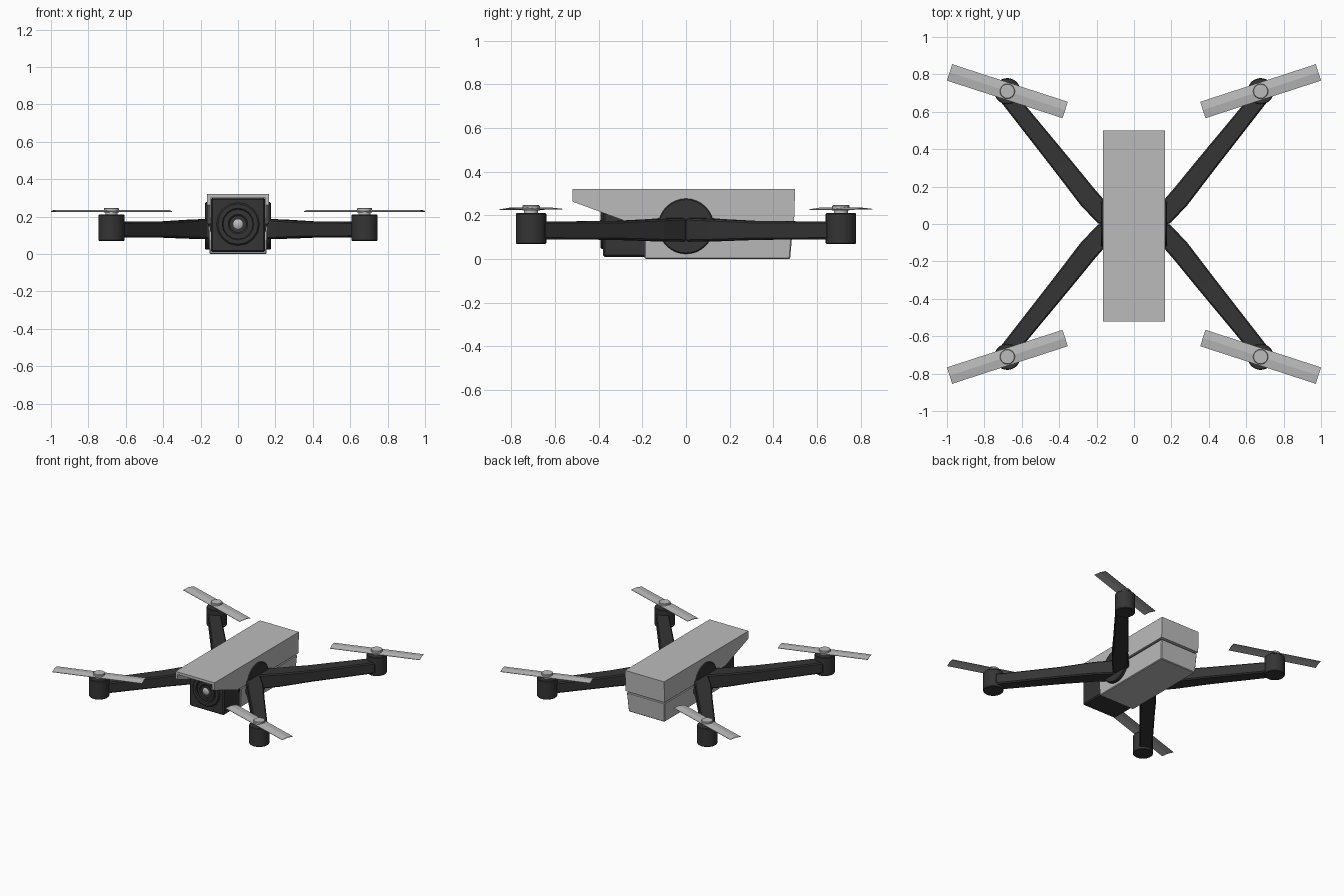
import bpy, bmesh, math
from mathutils import Matrix, Vector

cube = bpy.data.objects.get("Cube")
if cube:
    bpy.data.objects.remove(cube, do_unlink=True)


def material(name, v):
    m = bpy.data.materials.new(name)
    m.use_nodes = True
    m.diffuse_color = (v, v, v, 1)
    m.node_tree.nodes["Principled BSDF"].inputs["Base Color"].default_value = (v, v, v, 1)
    return m


LIGHT = material("light grey", 0.5)
DARK = material("charcoal", 0.035)


def finish(name, bm, mat, smooth=False, bevel=0):
    bmesh.ops.recalc_face_normals(bm, faces=bm.faces)
    me = bpy.data.meshes.new(name)
    bm.to_mesh(me)
    bm.free()
    ob = bpy.data.objects.new(name, me)
    bpy.context.collection.objects.link(ob)
    me.materials.append(mat)
    if bevel:
        mod = ob.modifiers.new("Bevel", 'BEVEL')
        mod.width, mod.segments = bevel, 1
    if smooth:
        bpy.ops.object.select_all(action='DESELECT')
        ob.select_set(True)
        bpy.context.view_layer.objects.active = ob
        bpy.ops.object.shade_smooth_by_angle(angle=math.radians(35))
    return ob


def loft(name, sections, mat, bevel=0):
    """Skin a closed tube through matching cross-sections."""
    bm = bmesh.new()
    rings = [[bm.verts.new(p) for p in s] for s in sections]
    n = len(rings[0])
    for a, b in zip(rings, rings[1:]):
        for i in range(n):
            bm.faces.new((a[i], a[(i + 1) % n], b[(i + 1) % n], b[i]))
    bm.faces.new(rings[0])
    bm.faces.new(rings[-1])
    return finish(name, bm, mat, bevel=bevel)


def box(name, lo, hi, mat, bevel=0):
    (x0, y0, z0), (x1, y1, z1) = lo, hi
    ring = lambda z: [(x0, y0, z), (x1, y0, z), (x1, y1, z), (x0, y1, z)]
    return loft(name, [ring(z0), ring(z1)], mat, bevel)


def lathe(name, profile, mat, place, steps=32):
    """Spin (radius, height) points about z, then place the result."""
    bm = bmesh.new()
    vs = [bm.verts.new((r, 0, h)) for r, h in profile]
    edges = [bm.edges.new(p) for p in zip(vs, vs[1:])]
    bmesh.ops.spin(bm, geom=vs + edges, cent=(0, 0, 0), axis=(0, 0, 1),
                   angle=math.tau, steps=steps)
    bmesh.ops.remove_doubles(bm, verts=bm.verts, dist=1e-5)
    bm.transform(place)
    return finish(name, bm, mat, smooth=True)


# Upper shell: side profile extruded across, hollowed under the front hood
side = [(-0.52, 0.32), (0.5, 0.32), (0.495, 0.16), (-0.24, 0.16), (-0.52, 0.263)]
shell = loft("upper_shell", [[(x, y, z) for y, z in side] for x in (-0.165, 0.165)], LIGHT)
cutter = box("hood_cutter", (-0.146, -0.7, 0.05), (0.146, -0.3, 0.3), DARK)
cutter.hide_render = True
cutter.hide_set(True)
cut = shell.modifiers.new("Hood", 'BOOLEAN')
cut.operation, cut.object, cut.solver = 'DIFFERENCE', cutter, 'EXACT'

# Lower shell, slightly tapered, with a dark seam above it
ring = lambda x, y, z: [(-x, -0.19, z), (x, -0.19, z), (x, y, z), (-x, y, z)]
loft("lower_shell", [ring(0.152, 0.477, 0), ring(0.16, 0.49, 0.15)], LIGHT, 0.005)
box("seam_core", (-0.15, -0.2, 0.12), (0.15, 0.47, 0.2), DARK)

# Camera housing and lens
box("camera_housing", (-0.145, -0.38, 0.01), (0.145, -0.15, 0.299), DARK, 0.008)
forward = Matrix.Translation((0, -0.38, 0.16)) @ Matrix.Rotation(math.pi / 2, 4, 'X')
lathe("lens_outer_ring", [(0.115, -0.005), (0.115, 0.004), (0.108, 0.011), (0.085, 0.011),
                          (0.08, 0.003), (0, 0.003)], DARK, forward, 16)
lathe("lens_inner_ring", [(0.07, 0), (0.07, 0.011), (0.052, 0.011), (0.045, 0.005),
                          (0, 0.005)], DARK, forward)
lathe("lens_glass", [(0.026, 0), (0.026, 0.008), (0.018, 0.013), (0, 0.015)], LIGHT, forward, 16)

# Arm stations: outer xy, inner xy, bottom and top heights
stations = [((0.165, 0.0), (0.15, 0.13), 0.08, 0.187),
            ((0.19, 0.0), (0.165, 0.135), 0.08, 0.187),
            ((0.285, 0.10), (0.205, 0.18), 0.082, 0.183),
            ((0.43, 0.29), (0.34, 0.345), 0.088, 0.174),
            ((0.71, 0.65), (0.635, 0.7), 0.09, 0.172)]

for sx, side_name in ((1, "left"), (-1, "right")):
    # Round hub where both arms meet the body
    turn = Matrix.Translation((sx * 0.14, 0, 0.15)) @ Matrix.Rotation(sx * math.pi / 2, 4, 'Y')
    lathe("arm_hub_" + side_name, [(0, 0), (0.127, 0), (0.127, 0.032), (0.122, 0.037), (0, 0.037)],
          DARK, turn)
    for sy, end in ((-1, "front"), (1, "back")):
        tag = end + "_" + side_name
        sections = []
        for outer, inner, z0, z1 in stations:
            o = Vector((sx * outer[0], sy * outer[1], 0))
            i = Vector((sx * inner[0], sy * inner[1], 0))
            sections.append([p + Vector((0, 0, z)) for p, z in ((o, z0), (i, z0), (i, z1), (o, z1))])
        loft("arm_" + tag, sections, DARK, 0.008)

        # Motor and rotor cap
        spot = Matrix.Translation((sx * 0.677, sy * 0.71, 0))
        lathe("motor_" + tag, [(0, 0.07), (0.066, 0.07), (0.07, 0.074), (0.07, 0.207),
                               (0.066, 0.211), (0, 0.211)], DARK, spot)
        lathe("rotor_cap_" + tag, [(0, 0.205), (0.032, 0.205), (0.032, 0.223), (0.04, 0.223),
                                   (0.04, 0.243), (0.037, 0.247), (0, 0.247)], LIGHT, spot)

        # Thin cambered blade pair
        aim = spot @ Matrix.Rotation(sx * sy * math.radians(18), 4, 'Z')
        camber = [(-0.046, 0.228), (0, 0.235), (0.046, 0.23),
                  (0.046, 0.227), (0, 0.231), (-0.046, 0.225)]
        loft("propeller_" + tag, [[aim @ Vector((x, y, z)) for y, z in camber]
                                  for x in (-0.325, 0.325)], LIGHT)
